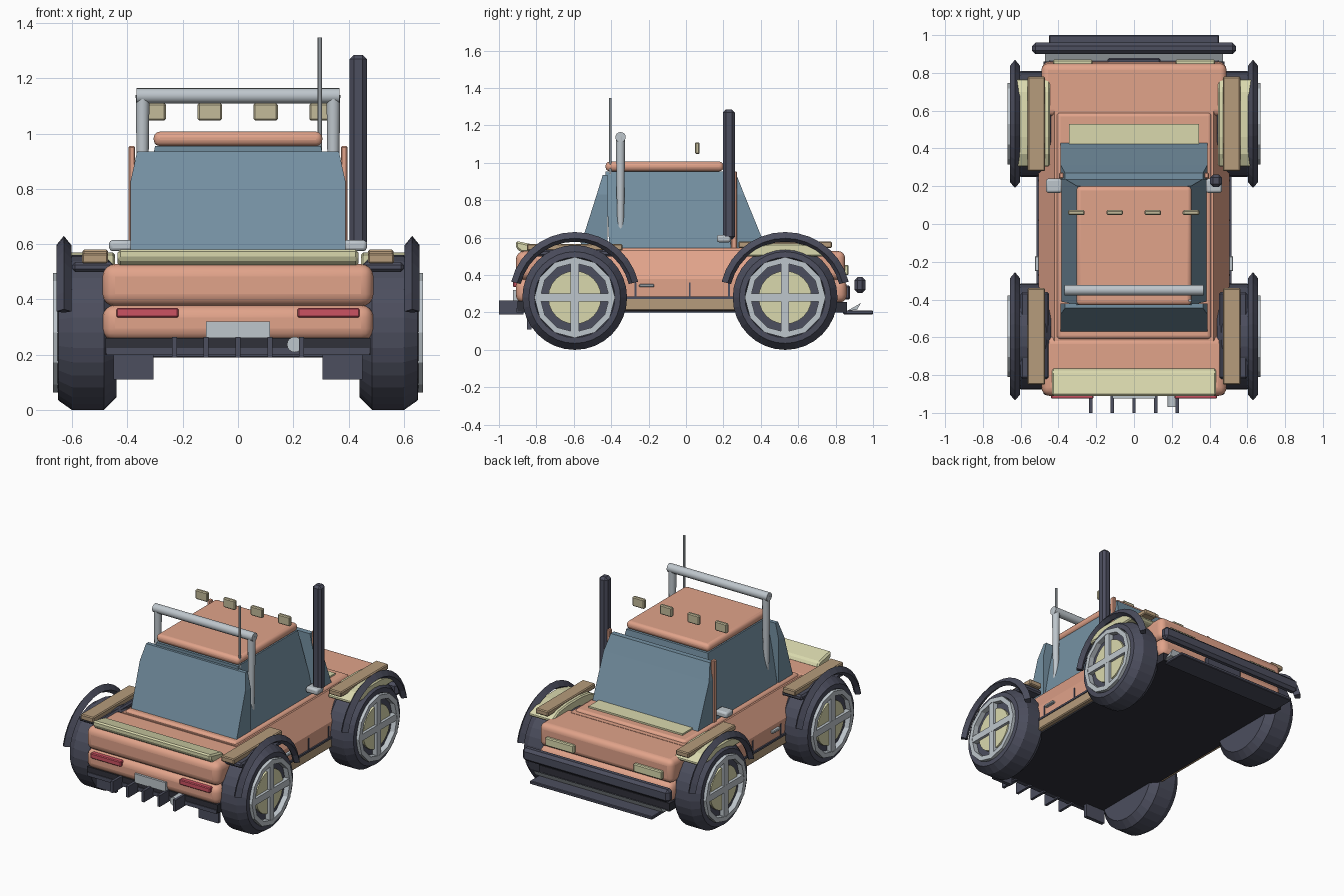
import bpy, bmesh, math
from mathutils import Matrix, Vector

if "Cube" in bpy.data.objects:
    bpy.data.objects.remove(bpy.data.objects["Cube"])


def material(name, r, g, b):
    m = bpy.data.materials.new(name)
    lin = [((c / 255 + 0.055) / 1.055) ** 2.4 for c in (r, g, b)]
    m.diffuse_color = (*lin, 1)
    m.use_nodes = True
    m.node_tree.nodes["Principled BSDF"].inputs["Base Color"].default_value = m.diffuse_color
    return m


CORAL = material("coral paint", 225, 163, 138)
GLASS = material("blue glass", 117, 145, 163)
SLATE = material("slate rubber", 76, 78, 94)
BLACK = material("dark underside", 48, 49, 58)
SILVER = material("silver", 190, 198, 204)
CREAM = material("cream", 218, 217, 174)
TAN = material("tan", 182, 156, 124)
BEIGE = material("beige lamp", 196, 187, 154)
RED = material("red lamp", 203, 82, 98)


def finish(name, bm, mat, bevel=0, seg=1, smooth=False):
    bmesh.ops.recalc_face_normals(bm, faces=bm.faces)
    me = bpy.data.meshes.new(name)
    bm.to_mesh(me)
    bm.free()
    me.materials.append(mat)
    ob = bpy.data.objects.new(name, me)
    bpy.context.collection.objects.link(ob)
    if bevel:
        b = ob.modifiers.new("bevel", 'BEVEL')
        b.width, b.segments, b.limit_method = bevel, seg, 'ANGLE'
    if smooth:
        bpy.ops.object.select_all(action='DESELECT')
        ob.select_set(True)
        bpy.context.view_layer.objects.active = ob
        bpy.ops.object.shade_smooth_by_angle(angle=math.radians(35))
    return ob


def box(name, x, y, z, mat, bevel=0, seg=1):
    """Box from three (min, max) ranges."""
    bm = bmesh.new()
    bmesh.ops.create_cube(bm, size=1)
    for v in bm.verts:
        v.co = [(r[0] + r[1]) / 2 + c * (r[1] - r[0]) for r, c in zip((x, y, z), v.co)]
    return finish(name, bm, mat, bevel, seg, seg > 1)


def loft(name, rings, mat, bevel=0, seg=1, closed=False):
    """Skin between equal-length rings of points, capped unless closed."""
    bm = bmesh.new()
    vs = [[bm.verts.new(p) for p in ring] for ring in rings]
    n = len(vs[0])
    pairs = list(zip(vs, vs[1:])) + ([(vs[-1], vs[0])] if closed else [])
    for a, b in pairs:
        for i in range(n):
            bm.faces.new((a[i], a[(i + 1) % n], b[(i + 1) % n], b[i]))
    if not closed:
        bm.faces.new(vs[0])
        bm.faces.new(vs[-1])
    return finish(name, bm, mat, bevel, seg)


def prism(name, profile, x, mat, bevel=0, top=1.0):
    """Profile in (y, z) extruded over the x range."""
    return loft(name, [[(xx, y, z) for y, z in profile] for xx in x], mat, bevel)


def rod(name, a, b, r, mat, n=12, r2=None):
    a, b = Vector(a), Vector(b)
    bm = bmesh.new()
    bmesh.ops.create_cone(bm, cap_ends=True, segments=n, radius1=r, radius2=r2 or r,
                          depth=(b - a).length)
    rot = (b - a).to_track_quat('Z', 'Y').to_matrix().to_4x4()
    bm.transform(Matrix.Translation((a + b) / 2) @ rot)
    return finish(name, bm, mat, smooth=n > 8)


def lathe(name, s, cy, profile, mat, n=32):
    """Closed (x, radius) profile spun about the wheel axle."""
    rings = [[(s * x, cy + r * math.cos(t), WZ + r * math.sin(t)) for x, r in profile]
             for t in (2 * math.pi * i / n for i in range(n))]
    return loft(name, rings, mat, closed=True)


# Lower body, front and rear ends, sloped middle, underside
box("lower_body", (-.49, .49), (-.91, .86), (.25, .38), CORAL, .045, 4)
box("rear_deck", (-.49, .49), (-.91, -.59), (.375, .528), CORAL, .045, 4)
box("hood", (-.49, .49), (.57, .85), (.375, .528), CORAL, .035, 4)
loft("middle_body", [[(-.505, y, .28), (.505, y, .28), (.505, y, .38), (.42, y, .53), (-.42, y, .53),
                      (-.505, y, .38)] for y in (-.62, .62)], CORAL)
box("cabin_base", (-.41, .41), (-.61, .59), (.5, .545), CORAL, .02, 3)
box("under_pan", (-.48, .48), (-.88, .86), (.2, .255), BLACK)

# Cabin glass, windscreens and roof
loft("cabin_glass", [[(-w, a, z), (w, a, z), (w, b, z), (-w, b, z)]
                     for w, a, b, z in ((.385, -.41, .25, .54), (.30, -.43, .2, .955))], GLASS)
for name, base, top, back in (("rear_screen", -.57, -.445, -.42), ("front_screen", .43, .27, .235)):
    loft(name, [[(-w, y0, z), (w, y0, z), (w, back, z), (-w, back, z)]
                for w, y0, z in ((.388, base, .54), (.388, base + (top - base) * .74, .83),
                                 (.365, top, .935))], GLASS)
box("roof", (-.305, .305), (-.43, .2), (.955, 1.007), CORAL, .022, 3)
box("cowl_panel", (-.345, .345), (.42, .53), (.54, .556), CREAM)

# Wheels with spoked hubs, flares and fenders
WZ = .28
for s, side in ((-1, "left"), (1, "right")):
    for cy, end in ((-.595, "rear"), (.53, "front")):
        tag = f"{end}_{side}"
        lathe("tyre_" + tag, s, cy, [(.44, .02), (.44, .235), (.485, .28), (.60, .28),
                                     (.65, .245), (.652, .215), (.635, .205), (.635, .02)], SLATE)
        lathe("rim_ring_" + tag, s, cy, [(.63, .185), (.63, .216), (.67, .216), (.67, .185)], SILVER, 12)
        rod("hub_disc_" + tag, (s * .6, cy, WZ), (s * .65, cy, WZ), .142, CREAM, 24)
        box("spoke_h_" + tag, sorted((s * .63, s * .668)), (cy - .2, cy + .2), (WZ - .022, WZ + .022), SILVER)
        box("spoke_v_" + tag, sorted((s * .63, s * .667)), (cy - .022, cy + .022), (WZ - .2, WZ + .2), SILVER)
        # arched flare with a diamond section
        arc = [math.radians(14 + 152 * i / 14) for i in range(15)]
        loft("flare_" + tag, [[(s * x, cy + r * math.cos(t), WZ + r * math.sin(t))
                               for x, r in ((.603, .317), (.63, .35), (.657, .317), (.63, .298))]
                              for t in arc], SLATE)
    prism("front_fender_" + side, [(.30, .52), (.37, .558), (.46, .57), (.60, .57), (.70, .558),
                                   (.77, .52), (.75, .50), (.32, .50)], (s * .445, s * .635), CREAM, .008)
    box("front_plank_" + side, sorted((s * .47, s * .563)), (.28, .78), (.545, .58), TAN, .006)
    box("rear_plank_" + side, sorted((s * .47, s * .565)), (-.85, -.34), (.53, .567), TAN, .006)
    box("rear_fender_" + side, sorted((s * .45, s * .60)), (-.82, -.36), (.50, .535), SLATE, .01)

    # Side details
    box("running_board_" + side, sorted((s * .40, s * .51)), (-.36, .30), (.21, .285), TAN, .006)
    box("sill_strip_" + side, sorted((s * .45, s * .515)), (-.36, .30), (.272, .285), SLATE)
    for y in (-.27, .02, .23):
        box("door_seam_" + side, sorted((s * .5, s * .509)), (y - .005, y + .005), (.285, .36), SLATE)
    box("door_handle_" + side, sorted((s * .5, s * .525)), (-.25, -.17), (.335, .352), SILVER, .004)
    box("mirror_" + side, sorted((s * .38, s * .466)), (.165, .24), (.575, .615), SILVER, .012, 2)
    box("pillar_" + side, sorted((s * .372, s * .396)), (.24, .272), (.54, .955), CORAL, .005)

    # Rear and front lamps, mud flaps
    box("tail_lamp_" + side, sorted((s * .215, s * .44)), (-.925, -.89), (.335, .37), RED, .005)
    box("head_lamp_" + side, sorted((s * .22, s * .43)), (.83, .87), (.40, .455), CREAM, .006)
    box("mud_flap_" + side, sorted((s * .305, s * .45)), (-.85, -.825), (.11, .22), SLATE)

    # Roll bar posts
    rod("roll_bar_post_" + side, (s * .345, -.35, .65), (s * .345, -.35, 1.14), .018, SILVER, 12, .025)

rod("roll_bar_top", (-.368, -.35, 1.137), (.368, -.35, 1.137), .028, SILVER, 14)
for x in (-.305, -.102, .1, .302):
    box("roof_lamp", (x - .044, x + .044), (.048, .073), (1.047, 1.11), BEIGE, .006)

# Exhaust stack, antenna and tail pipe
box("exhaust_stack", (.403, .466), (.197, .262), (.59, 1.285), SLATE, .016)
rod("antenna", (.296, -.405, .9), (.296, -.405, 1.347), .008, SILVER, 8)
rod("tail_pipe", (.205, -.86, .237), (.205, -.97, .237), .028, SILVER, 16)

# Rear spoiler, plate and diffuser
prism("rear_lip", [(-.91, .545), (-.91, .583), (-.78, .555), (-.76, .52), (-.88, .52)],
      (-.435, .435), CREAM, .01)
box("number_plate", (-.115, .115), (-.925, -.89), (.26, .32), SILVER)
box("diffuser_bar", (-.48, .48), (-.9, -.84), (.205, .26), BLACK)
box("diffuser_lip", (-.475, .475), (-.905, -.85), (.2, .225), SLATE)
for i in range(-2, 3):
    x = i * .115
    box("diffuser_fin", (x - .009, x + .009), (-1.0, -.87), (.19, .265), SLATE)

# Front bumper, grille and splitter
box("front_bumper", (-.54, .54), (.9, .96), (.305, .39), SLATE, .018)
box("grille", (-.14, .14), (.84, .878), (.27, .345), SLATE, .008)
box("front_splitter", (-.45, .45), (.84, 1.0), (.19, .211), SLATE, .004)
prism("splitter_ramp", [(.86, .208), (.935, .25), (.915, .215)], (-.47, .47), SILVER)
